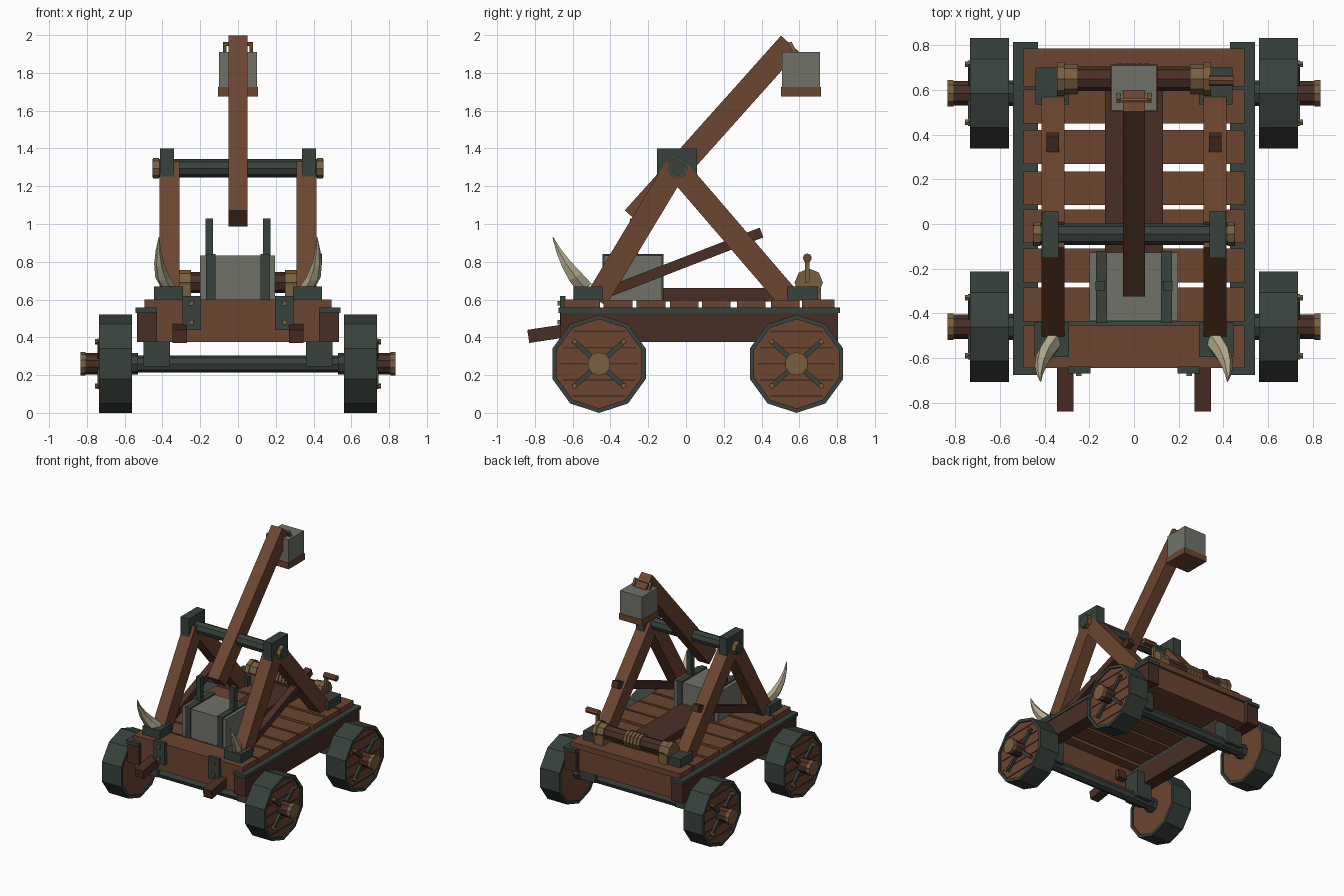
import bpy, bmesh, math
from mathutils import Vector, Matrix

if "Cube" in bpy.data.objects:
    bpy.data.objects.remove(bpy.data.objects["Cube"])


def mat(name, r, g, b):
    m = bpy.data.materials.new(name)
    m.diffuse_color = (r, g, b, 1)
    m.use_nodes = True
    m.node_tree.nodes["Principled BSDF"].inputs["Base Color"].default_value = m.diffuse_color
    return m


WOOD = mat("wood", 0.150, 0.060, 0.030)
DARK = mat("dark_wood", 0.066, 0.028, 0.018)
IRON = mat("green_iron", 0.040, 0.054, 0.045)
STONE = mat("stone", 0.162, 0.171, 0.138)
BRASS = mat("tan_brass", 0.190, 0.115, 0.050)
HORN = mat("horn_cream", 0.46, 0.41, 0.27)


def finish(name, bm, m):
    bmesh.ops.recalc_face_normals(bm, faces=bm.faces)
    me = bpy.data.meshes.new(name)
    bm.to_mesh(me)
    bm.free()
    me.materials.append(m)
    ob = bpy.data.objects.new(name, me)
    bpy.context.collection.objects.link(ob)
    return ob


def box(name, x, y, z, m):
    """Box from (min, max) ranges."""
    bm = bmesh.new()
    bmesh.ops.create_cube(bm, size=1)
    for v in bm.verts:
        v.co = [(r[0] + r[1]) / 2 + c * (r[1] - r[0]) for r, c in zip((x, y, z), v.co)]
    return finish(name, bm, m)


def beam(name, a, b, wide, deep, m):
    """Square beam between two points lying in a plane of constant x."""
    a, b = Vector(a), Vector(b)
    d = (b - a).normalized()
    u = Vector((1, 0, 0))
    w = d.cross(u)
    bm = bmesh.new()
    bmesh.ops.create_cube(bm, size=1)
    for v in bm.verts:
        c = v.co.copy()
        v.co = (a + b) / 2 + u * c.x * wide + w * c.y * deep + d * c.z * (b - a).length
    return finish(name, bm, m)


def drum(name, x, y, z, r, m, n=10, hole=0):
    """Drum or ring along x with a corner at the top."""
    bm = bmesh.new()
    loops = []
    for rad in ([r, hole] if hole else [r]):
        for xx in x:
            loops.append([bm.verts.new((xx, y + rad * math.cos(t), z + rad * math.sin(t)))
                          for t in (math.pi / 2 + 2 * math.pi * k / n for k in range(n))])
    pairs = [(0, 1), (1, 3), (3, 2), (2, 0)] if hole else [(0, 1)]
    for p, q in pairs:
        for k in range(n):
            j = (k + 1) % n
            bm.faces.new((loops[p][k], loops[p][j], loops[q][j], loops[q][k]))
    if not hole:
        bm.faces.new(loops[0])
        bm.faces.new(loops[1])
    return finish(name, bm, m)


def span(s, a, b):
    """Range a..b on side s of the centre plane."""
    return (min(s * a, s * b), max(s * a, s * b))


# Deck planks, with gaps between them
for c in (0.525, 0.345, 0.16, -0.01, -0.185, -0.36):
    box("deck_plank", (-0.495, 0.495), (c - 0.076, c + 0.076), (0.555, 0.597), WOOD)
box("rear_plank", (-0.495, 0.495), (0.615, 0.785), (0.555, 0.6), WOOD)
box("front_plank", (-0.495, 0.495), (-0.645, -0.455), (0.545, 0.6), WOOD)
box("centre_board", (-0.13, 0.13), (-0.13, 0.6), (0.59, 0.66), DARK)

# Chassis cross beams
for y in (-0.59, 0.72):
    box("cross_beam", (-0.44, 0.44), (y - 0.05, y + 0.05), (0.375, 0.55), WOOD)

# Axles and wheels
HZ = 0.26
for y in (-0.46, 0.585):
    drum("axle", (-0.6, 0.6), y, HZ, 0.045, IRON, 8)
    for s in (-1, 1):
        box("axle_bracket", span(s, 0.36, 0.5), (y - 0.07, y + 0.07), (0.245, 0.46), IRON)
        drum("axle_collar", span(s, 0.53, 0.58), y, HZ, 0.058, IRON, 8)
        drum("tyre", span(s, 0.56, 0.735), y, HZ, 0.26, IRON, 10, 0.236)
        drum("wheel_disc", span(s, 0.57, 0.722), y, HZ, 0.238, WOOD)
        for dz in (-0.17, -0.085, 0, 0.085, 0.17):
            half = 0.9 * math.sqrt(0.23 ** 2 - dz * dz)
            box("wheel_plank_gap", span(s, 0.72, 0.726), (y - half, y + half),
                (HZ + dz - 0.005, HZ + dz + 0.005), DARK)
        for k in range(4):
            t = math.radians(42 if k % 2 == 0 else 138) + (math.pi if k > 1 else 0)
            dy, dz = math.cos(t), math.sin(t)
            beam("wheel_strap", (s * 0.73, y + 0.04 * dy, HZ + 0.04 * dz),
                 (s * 0.73, y + 0.185 * dy, HZ + 0.185 * dz), 0.025, 0.026, IRON)
            drum("wheel_bolt", span(s, 0.735, 0.757), y + 0.175 * dy, HZ + 0.175 * dz, 0.014, BRASS, 6)
        drum("hub", span(s, 0.715, 0.812), y, HZ, 0.058, DARK)
        drum("hub_cap", span(s, 0.808, 0.835), y, HZ, 0.062, BRASS)

TOP = (-0.045, 1.295)
for s in (-1, 1):
    # Side rails with iron trim
    box("side_rail", span(s, 0.43, 0.535), (-0.665, 0.805), (0.375, 0.535), DARK)
    box("rail_trim", span(s, 0.43, 0.542), (-0.675, 0.815), (0.53, 0.557), IRON)
    # Towing bars and front straps
    beam("tow_bar", (s * 0.308, -0.835, 0.405), (s * 0.308, -0.5, 0.455), 0.075, 0.07, DARK)
    box("front_strap", span(s, 0.195, 0.295), (-0.668, -0.638), (0.44, 0.62), IRON)
    for z in (0.48, 0.58):
        box("strap_bolt", span(s, 0.235, 0.26), (-0.68, -0.66), (z - 0.012, z + 0.012), BRASS)
    # A-frame legs, feet and cap
    x = s * 0.363
    beam("front_leg", (x, -0.475, 0.60), (x, TOP[0] - 0.008, 1.3), 0.104, 0.122, WOOD)
    beam("rear_leg", (x, 0.548, 0.60), (x, TOP[0] + 0.008, 1.28), 0.103, 0.122, WOOD)
    box("front_foot", span(s, 0.29, 0.445), (-0.595, -0.44), (0.595, 0.67), IRON)
    box("rear_foot", span(s, 0.29, 0.44), (0.535, 0.7), (0.595, 0.67), IRON)
    box("frame_cap", span(s, 0.338, 0.412), (-0.153, 0.058), (1.25, 1.4), IRON)
    beam("diagonal_brace", (x, -0.40, 0.645), (x, 0.40, 0.955), 0.055, 0.055, DARK)
    drum("pivot_ring", span(s, 0.418, 0.45), *TOP, 0.054, BRASS, 8, 0.04)
drum("pivot_bar", (-0.453, 0.453), *TOP, 0.048, IRON, 8)

# Throwing arm
beam("throwing_arm", (0, -0.277, 1.03), (0, 0.55, 1.955), 0.1, 0.126, WOOD)

# Hanging counterweight
box("counterweight", (-0.1, 0.1), (0.507, 0.71), (1.71, 1.91), STONE)
box("counterweight_base", (-0.106, 0.106), (0.503, 0.714), (1.675, 1.725), WOOD)
for s in (-1, 1):
    beam("hanger", (s * 0.07, 0.585, 1.89), (s * 0.07, 0.55, 1.96), 0.018, 0.02, BRASS)
drum("hanger_pin", (-0.078, 0.078), 0.552, 1.953, 0.01, BRASS, 6)

# Stone ballast with iron straps and posts
box("ballast_stone", (-0.2, 0.197), (-0.435, -0.128), (0.595, 0.832), STONE)
for s in (-1, 1):
    box("ballast_strap", span(s, 0.12, 0.17), (-0.443, -0.12), (0.595, 0.842), IRON)
    box("ballast_post", span(s, 0.132, 0.173), (-0.297, -0.255), (0.83, 1.03), IRON)

# Horns: tapered square tubes along a curved path
PATH = ((0.365, -0.535, 0.66, 0.042), (0.40, -0.585, 0.72, 0.038),
        (0.418, -0.635, 0.79, 0.026), (0.422, -0.675, 0.86, 0.014), (0.418, -0.705, 0.93, 0.002))
for s in (-1, 1):
    bm = bmesh.new()
    rings = []
    for px, py, pz, r in PATH:
        rings.append([bm.verts.new((s * px + r * math.cos(a), py + r * math.sin(a),
                                    pz + 0.6 * r * math.sin(a)))
                      for a in (k * math.pi / 3 for k in range(6))])
    for p, q in zip(rings, rings[1:]):
        for k in range(6):
            j = (k + 1) % 6
            bm.faces.new((p[k], p[j], q[j], q[k]))
    bm.faces.new(rings[0])
    bm.faces.new(rings[-1])
    finish("horn", bm, HORN)

# Winch with supports, rope coils and crank
WY, WZ = 0.65, 0.69
drum("winch_roller", (-0.33, 0.33), WY, WZ, 0.055, DARK, 8)
for s in (-1, 1):
    drum("winch_collar", span(s, 0.25, 0.31), WY, WZ, 0.066, BRASS, 8)
    drum("winch_flange", span(s, 0.31, 0.345), WY, WZ, 0.075, BRASS, 8)
    box("winch_support", span(s, 0.25, 0.33), (0.58, 0.715), (0.595, 0.68), BRASS)
for k in range(5):
    drum("rope_coil", (-0.075 + k * 0.03, -0.051 + k * 0.03), WY, WZ, 0.068, BRASS, 8)
box("crank_arm", (0.335, 0.36), (0.63, 0.655), (0.69, 0.83), BRASS)
drum("crank_handle", (0.335, 0.445), 0.642, 0.82, 0.024, WOOD, 8)
